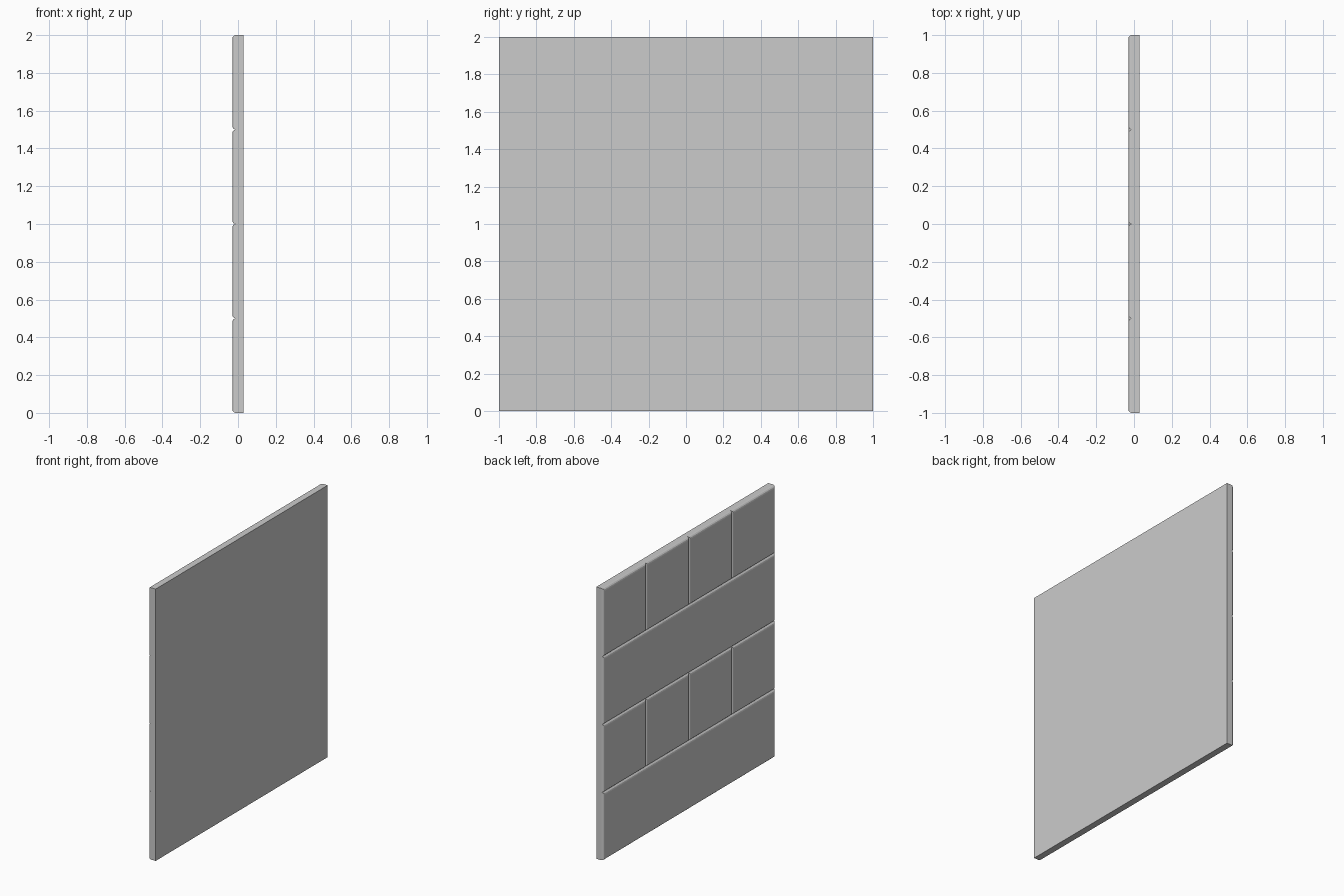
import bpy, bmesh

if "Cube" in bpy.data.objects:
    bpy.data.objects.remove(bpy.data.objects["Cube"])

BACK, SEAM, FACE = 0.03, -0.01, -0.03   # depth layers along x


def box(name, x, y, z, bevel=0.0):
    """Box from x/y/z ranges; optionally round the edges of its -x face."""
    bm = bmesh.new()
    bmesh.ops.create_cube(bm, size=1)
    for v in bm.verts:
        v.co = [r[0] + (c + 0.5) * (r[1] - r[0]) for c, r in zip(v.co, (x, y, z))]
    if bevel:
        edges = [e for e in bm.edges if all(abs(v.co.x - x[0]) < 1e-5 for v in e.verts)]
        bmesh.ops.bevel(bm, geom=edges, offset=bevel, offset_type='OFFSET',
                        segments=3, profile=0.5, affect='EDGES')
    me = bpy.data.meshes.new(name)
    bm.to_mesh(me)
    bm.free()
    ob = bpy.data.objects.new(name, me)
    bpy.context.collection.objects.link(ob)
    return ob


# Flat backing panel
box("backing_panel", (SEAM, BACK), (-1, 1), (0, 2))

# Courses alternate: one long plank, then four square tiles
for row in range(4):
    z = (row * 0.5, row * 0.5 + 0.5)
    if row % 2 == 0:
        box(f"long_plank_{row}", (FACE, SEAM), (-1, 1), z, 0.018)
    else:
        for i in range(4):
            y = -1 + i * 0.5
            box(f"square_tile_{row}_{i}", (FACE, SEAM), (y, y + 0.5), z, 0.018)
